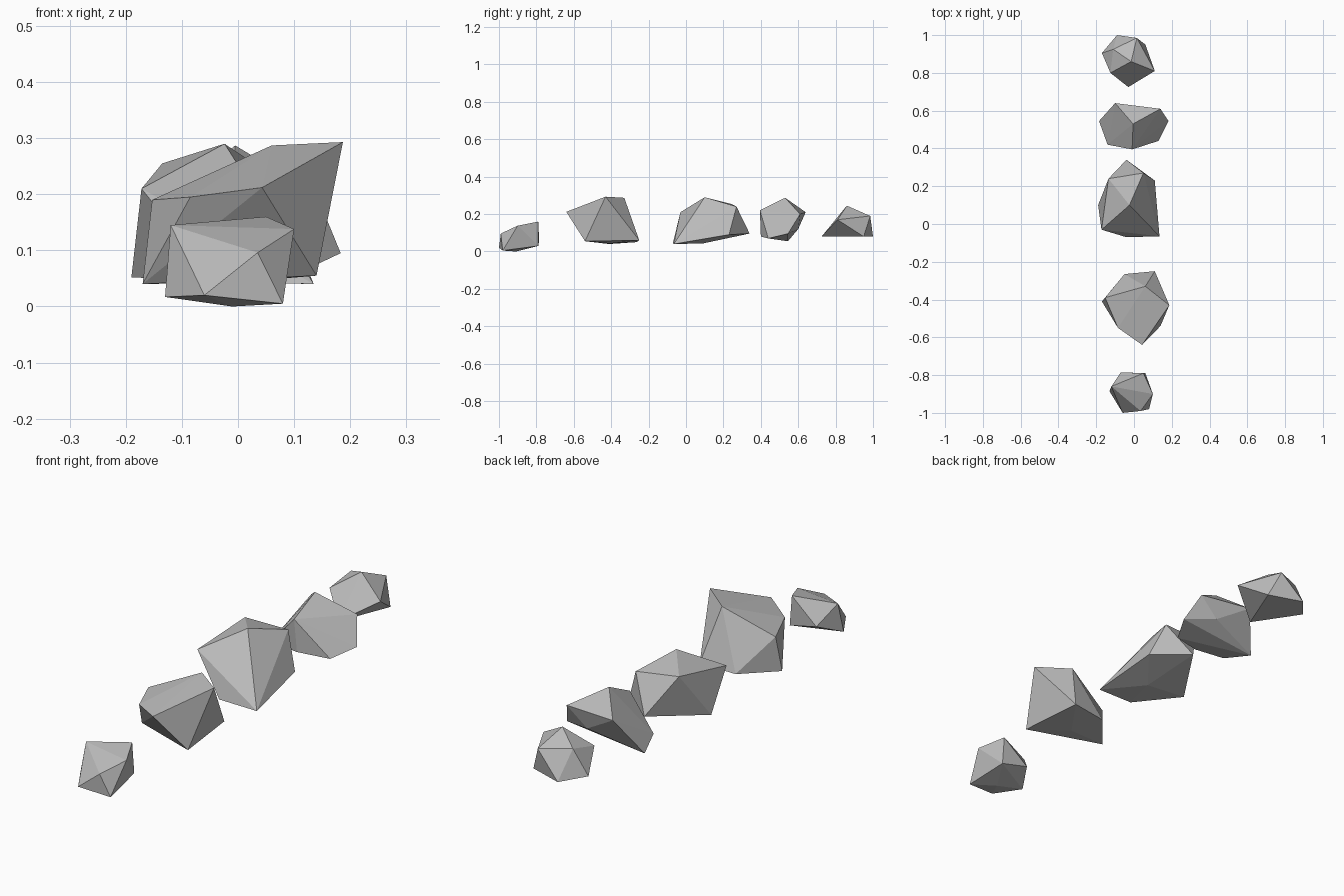
import bpy
import bmesh

# Remove the default object
default = bpy.data.objects.get("Cube")
if default:
    bpy.data.objects.remove(default, do_unlink=True)

# One stone colour for every rock
stone = bpy.data.materials.new("grey_stone")
stone.use_nodes = True
stone.diffuse_color = (0.5, 0.5, 0.5, 1)
shader = next(n for n in stone.node_tree.nodes if n.type == "BSDF_PRINCIPLED")
shader.inputs["Base Color"].default_value = stone.diffuse_color
shader.inputs["Roughness"].default_value = 0.9


def make_rock(name, corners):
    """Wrap a faceted convex stone around its corner points."""
    bm = bmesh.new()
    for corner in corners:
        bm.verts.new(corner)
    hull = bmesh.ops.convex_hull(bm, input=bm.verts[:])
    unused = {v for key in ("geom_interior", "geom_unused")
              for v in hull[key] if isinstance(v, bmesh.types.BMVert)}
    loose = [v for v in unused if v.is_valid and not v.link_faces]
    bmesh.ops.delete(bm, geom=loose, context="VERTS")
    bmesh.ops.recalc_face_normals(bm, faces=bm.faces[:])
    mesh = bpy.data.meshes.new(name)
    bm.to_mesh(mesh)
    bm.free()
    mesh.materials.append(stone)
    rock = bpy.data.objects.new(name, mesh)
    bpy.context.collection.objects.link(rock)
    return rock


# Small rock at the front
make_rock("front_small_rock", [
    (-.12, -.86, .145), (.05, -.79, .16), (.1, -.9, .138), (.035, -.99, .096),
    (-.06, -1, .02), (.08, -.98, .005), (-.13, -.885, .017), (-.01, -.91, 0),
    (-.07, -.785, .06), (.06, -.79, .03),
])

# Large rock with a high overhanging right shoulder
make_rock("front_large_rock", [
    (.187, -.43, .293), (.06, -.33, .287), (.043, -.64, .212),
    (-.153, -.39, .19), (-.085, -.55, .195), (.14, -.54, .055),
    (-.17, -.41, .04), (.11, -.25, .06), (-.05, -.265, .05), (0, -.41, .043),
])

# Long rock in the middle
make_rock("middle_rock", [
    (-.024, .1, .29), (-.135, .24, .255), (-.172, -.03, .21), (.05, .27, .24),
    (.135, -.065, .04), (-.04, -.07, .045), (-.19, .1, .052), (-.04, .34, .096),
    (.11, .23, .09), (0, .09, .043),
])

# Wide rock behind the middle
make_rock("back_wide_rock", [
    (-.005, .53, .287), (-.1, .64, .21), (.14, .61, .2), (.183, .545, .095),
    (.13, .44, .07), (-.01, .395, .22), (-.14, .42, .08), (-.185, .545, .055),
    (0, .4, .08), (.05, .6, .12),
])

# Small pointed rock at the back
make_rock("back_small_rock", [
    (-.015, .86, .245), (-.11, .925, .2), (.015, .985, .19), (-.09, 1, .08),
    (.11, .81, .17), (-.125, .8, .17), (-.03, .725, .08), (-.17, .905, .09),
    (.06, .95, .08),
])
